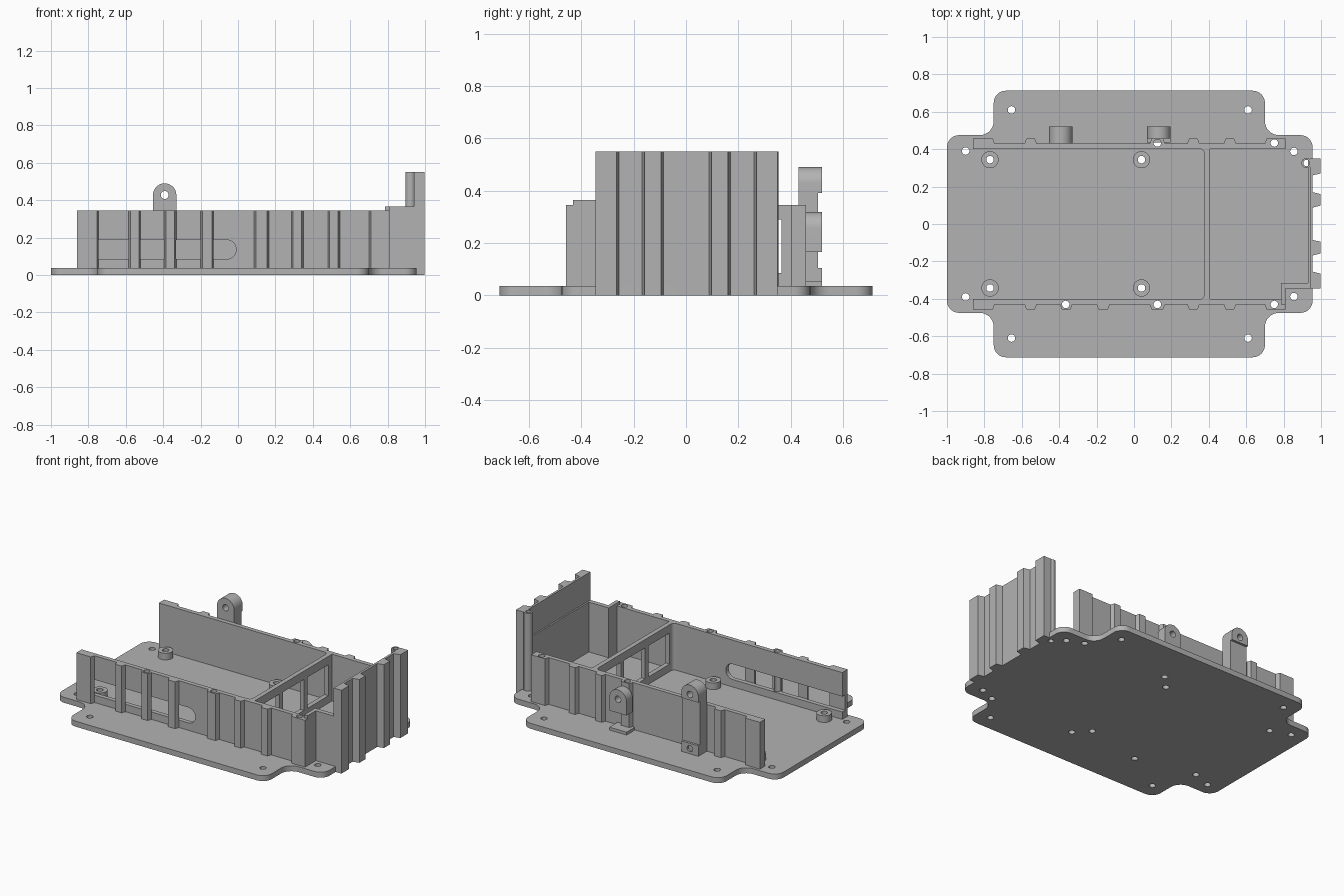
import bpy, bmesh, math
from mathutils import Vector, Matrix

cube = bpy.data.objects.get("Cube")
if cube:
    bpy.data.objects.remove(cube, do_unlink=True)

GREY = (0.45, 0.45, 0.45, 1)
mat = bpy.data.materials.new("plain grey")
mat.use_nodes = True
mat.diffuse_color = GREY
mat.node_tree.nodes["Principled BSDF"].inputs["Base Color"].default_value = GREY

PLATE, WALL_TOP, END_TOP, JOG_TOP = 0.036, 0.345, 0.55, 0.365
IN, OUT, RIB = 0.402, 0.431, 0.458


def make(name, bm):
    bmesh.ops.recalc_face_normals(bm, faces=bm.faces)
    mesh = bpy.data.meshes.new(name)
    bm.to_mesh(mesh)
    bm.free()
    mesh.materials.append(mat)
    obj = bpy.data.objects.new(name, mesh)
    bpy.context.collection.objects.link(obj)
    return obj


def add_prism(bm, pts, lo, hi, axis="z"):
    """Extrude a flat outline: (x, y) along z, or (x, z) along y."""
    place = (lambda u, v, w: (u, v, w)) if axis == "z" else (lambda u, v, w: (u, w, v))
    face = bm.faces.new([bm.verts.new(place(u, v, lo)) for u, v in pts])
    top = bmesh.ops.extrude_face_region(bm, geom=[face])["geom"]
    bmesh.ops.translate(bm, verts=[g for g in top if isinstance(g, bmesh.types.BMVert)],
                        vec=place(0, 0, hi - lo))


def prism(name, pts, lo, hi, axis="z"):
    bm = bmesh.new()
    add_prism(bm, pts, lo, hi, axis)
    return make(name, bm)


def rect(u0, u1, v0, v1):
    return [(u0, v0), (u1, v0), (u1, v1), (u0, v1)]


def circle(u, v, r, n=24):
    return [(u + r * math.cos(math.tau * i / n), v + r * math.sin(math.tau * i / n))
            for i in range(n)]


def rounded(corners, steps=8):
    """Round each right-angled corner (x, y, radius)."""
    out = []
    for i, (x, y, r) in enumerate(corners):
        p = Vector((x, y))
        a = (Vector(corners[i - 1][:2]) - p).normalized()
        b = (Vector(corners[(i + 1) % len(corners)][:2]) - p).normalized()
        if r == 0:
            out.append((x, y))
            continue
        for k in range(steps + 1):
            t = math.pi / 2 * k / steps
            out.append(tuple(p + r * (a + b) - r * (b * math.cos(t) + a * math.sin(t))))
    return out


def cut(obj, *shapes):
    """Subtract prisms given as (outline, low, high, axis)."""
    bm = bmesh.new()
    for shape in shapes:
        add_prism(bm, *shape)
    cutter = make("cutter", bm)
    cutter.hide_render = True
    mod = obj.modifiers.new("cut", "BOOLEAN")
    mod.operation, mod.solver, mod.object = "DIFFERENCE", "EXACT", cutter
    bpy.context.view_layer.objects.active = obj
    bpy.ops.object.modifier_apply(modifier=mod.name)
    bpy.data.objects.remove(cutter, do_unlink=True)


def ribbed(start, end, inner, outer, rib, ribs, slope=0.01):
    """Outline of a wall running along u with sloped ribs on its outer side."""
    pts = [(end, inner), (start, inner)]
    for a, b in ribs:
        if a > start:
            pts += [(a, outer), (a + slope, rib)]
        else:
            pts.append((a, rib))
        if b < end:
            pts += [(b - slope, rib), (b, outer)]
        else:
            pts.append((b, rib))
    return pts


def hole(x, y, r=0.02):
    return (circle(x, y, r), -0.1, 0.7, "z")


# Hole positions
bosses = [(x, y) for x in (-0.77, 0.04) for y in (-0.342, 0.344)]
plate_holes = [(x, s * y) for x, y in ((-0.9, 0.39), (0.855, 0.388), (-0.655, 0.61), (0.61, 0.61))
               for s in (-1, 1)]
back_holes = [(0.125, 0.433), (0.75, 0.433)]
front_holes = [(-0.365, -0.43), (0.125, -0.43), (0.75, -0.43)]
post_at = (0.922, 0.326)

# Cross-shaped base plate
L, W, R, B = 0.065, 0.475, 0.955, 0.7125
quarter = lambda tip, shoulder, s: [(tip, s * W, L), (shoulder, s * W, 0.075), (shoulder, s * B, L)]
outline = (quarter(-1, -0.75, 1) + quarter(R, 0.70, 1)[::-1]
           + quarter(R, 0.70, -1) + quarter(-1, -0.75, -1)[::-1])
plate = prism("base_plate", rounded(outline), 0, PLATE)
cut(plate, *[hole(x, y) for x, y in plate_holes + bosses + back_holes + front_holes],
    hole(*post_at, 0.017))

# Raised bosses
for i, (x, y) in enumerate(bosses):
    cut(prism(f"boss_{i + 1}", circle(x, y, 0.046), PLATE - 0.002, 0.08), hole(x, y))

# Long ribbed side walls
ribs = [(-0.86, -0.745), (-0.585, -0.52), (-0.395, -0.33), (-0.2, -0.13),
        (0.085, 0.165), (0.285, 0.35), (0.48, 0.545), (0.70, 0.81)]
front = prism("front_wall", ribbed(-0.86, 0.81, -IN, -OUT, -RIB, ribs), PLATE - 0.002, WALL_TOP)
slot = rounded([(-0.9, 0.085, 0), (-0.01, 0.085, 0.05), (-0.01, 0.187, 0.05), (-0.9, 0.187, 0)])
cut(front, (slot, -OUT - 0.0005, -IN + 0.05, "y"))
cut(front, *[hole(x, y) for x, y in front_holes])
back_ribs = [r for r in ribs if r[0] != -0.2]
back = prism("back_wall", ribbed(-0.86, 0.81, IN, OUT, RIB, back_ribs), PLATE - 0.002, WALL_TOP)
cut(back, *[hole(x, y) for x, y in back_holes])

# Divider with three windows
bm = bmesh.new()
add_prism(bm, rect(0.375, 0.405, -IN, IN), PLATE - 0.002, WALL_TOP)
divider = make("divider", bm)
cut(divider, *[(rect(0.3, 0.5, c - 0.11, c + 0.11), 0.085, 0.29, "z") for c in (-0.255, 0, 0.255)])

# Fillets where the divider meets the long walls
for side, s in (("front", -1), ("back", 1)):
    arc = [(0.35 + 0.025 * math.sin(t), s * (IN - 0.025 + 0.025 * math.cos(t)))
           for t in [math.pi / 2 * k / 6 for k in range(7)]]
    prism(f"{side}_divider_fillet", arc + [(0.375, s * IN)], PLATE, WALL_TOP)

# Tall ribbed end wall, thicker in its lower part
end_ribs = [(-0.345, -0.255), (-0.168, -0.085), (0.088, 0.17), (0.26, 0.35)]
end_outline = [(u, v) for v, u in ribbed(-0.345, 0.35, 0.94, 0.955, 0.997, end_ribs)]
prism("end_wall", end_outline, 0, END_TOP)
prism("end_wall_lining", rect(0.93, 0.945, -0.33, 0.345), PLATE - 0.002, JOG_TOP)
post = prism("corner_post", circle(*post_at, 0.027), PLATE - 0.002, END_TOP)
cut(post, hole(*post_at, 0.017))

# Stepped corner joining front wall and end wall
prism("corner_step", [(0.785, -OUT), (0.81, -OUT), (0.81, -0.345), (0.95, -0.345),
                      (0.95, -0.315), (0.785, -0.315)], PLATE - 0.002, JOG_TOP)


# Lugs on the back wall
def lug(name, x, bottom, top, y0, y1):
    r = 0.0625
    pts = rounded([(x - r, bottom, 0), (x + r, bottom, 0), (x + r, top, r), (x - r, top, r)])
    obj = prism(name, pts, y0, y1, "y")
    cut(obj, (circle(x, top - r, 0.021), y0 - 0.1, y1 + 0.1, "y"))


lug("tall_lug_head", -0.392, 0.39, 0.49, 0.43, 0.52)
prism("tall_lug_column", rect(-0.4545, -0.3295, 0.43, 0.505), PLATE, 0.391)
foot = prism("tall_lug_foot", rect(-0.4545, -0.3295, 0.435, 0.52), PLATE, 0.105)
cut(foot, (circle(-0.392, 0.07, 0.02), 0.507, 0.6, "y"))
lug("short_lug", 0.133, 0.165, 0.318, 0.456, 0.52)
prism("short_lug_foot", rect(0.07, 0.195, 0.435, 0.52), PLATE - 0.002, 0.055)

# Smooth the round surfaces and keep the corners crisp
for obj in bpy.context.scene.objects:
    if obj.type == "MESH" and mat.name in obj.data.materials:
        bpy.ops.object.select_all(action="DESELECT")
        obj.select_set(True)
        bpy.context.view_layer.objects.active = obj
        bpy.ops.object.shade_smooth_by_angle(angle=math.radians(30))
